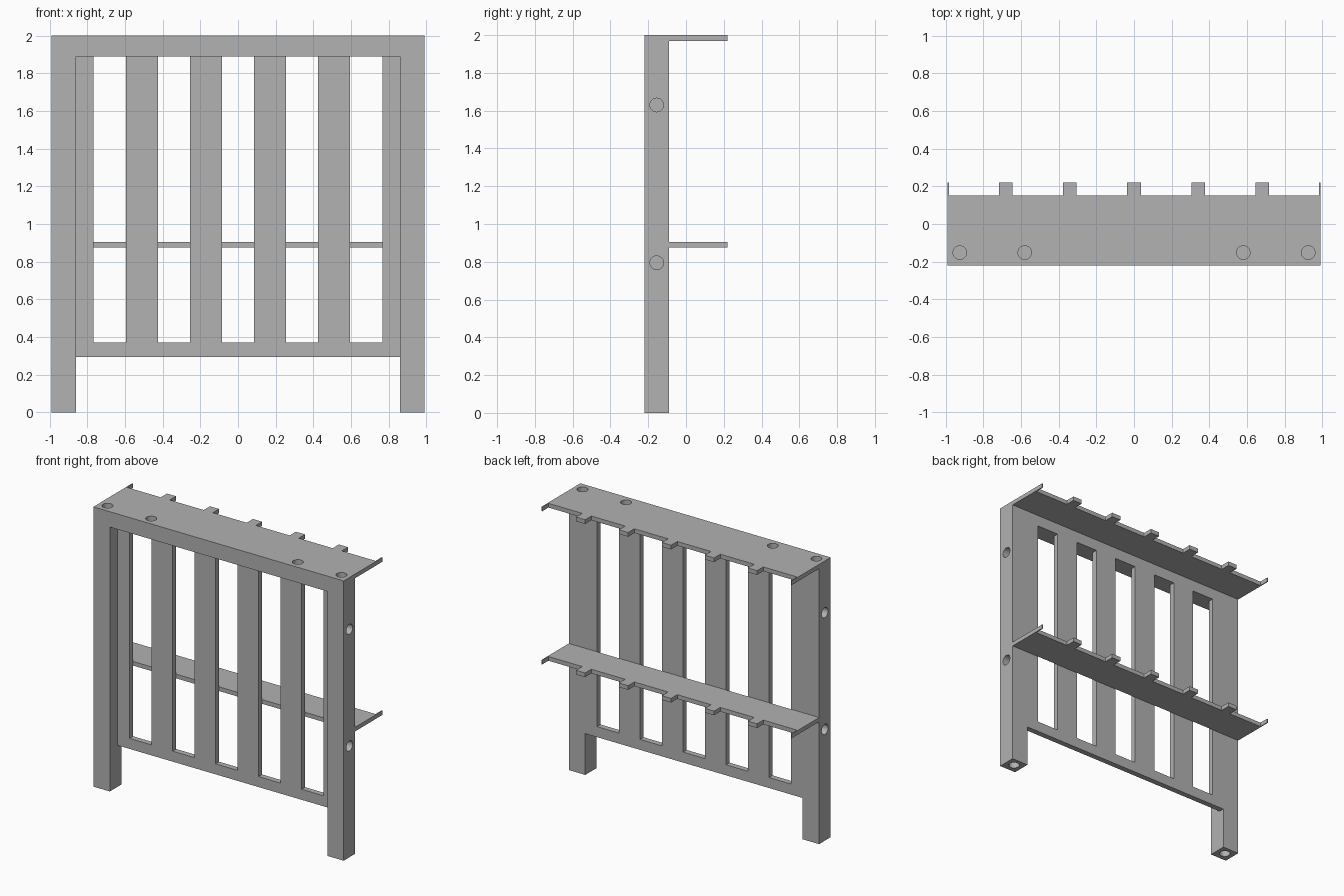
import bpy
import bmesh
from math import pi
from mathutils import Matrix, Vector

cube = bpy.data.objects.get("Cube")
if cube:
    bpy.data.objects.remove(cube, do_unlink=True)

grey = bpy.data.materials.new("plain grey")
grey.use_nodes = True
color = (0.445, 0.445, 0.445, 1)
grey.diffuse_color = color
grey.node_tree.nodes["Principled BSDF"].inputs["Base Color"].default_value = color

W, H, D = 0.99, 2.0, 0.22      # half width, height, half depth
BACK = -0.09                   # rear plane of the frame
PANEL = -0.13                  # front plane of the recessed slat panel
LEG = 0.86                     # inner side of the legs
RAIL = 1.89                    # underside of the top rail
PITCH = 0.34                   # spacing of slots and hooks
HOLE_R, HOLE_DEPTH = 0.036, 0.08


def finish(name, bm):
    bmesh.ops.recalc_face_normals(bm, faces=bm.faces)
    mesh = bpy.data.meshes.new(name)
    bm.to_mesh(mesh)
    bm.free()
    mesh.materials.append(grey)
    obj = bpy.data.objects.new(name, mesh)
    bpy.context.collection.objects.link(obj)
    return obj


def box(name, lo, hi):
    lo, hi = Vector(lo), Vector(hi)
    bm = bmesh.new()
    bmesh.ops.create_cube(bm, size=1)
    bmesh.ops.scale(bm, vec=hi - lo, verts=bm.verts)
    bmesh.ops.translate(bm, vec=(lo + hi) / 2, verts=bm.verts)
    return finish(name, bm)


def peg(name, centre, axis):
    bm = bmesh.new()
    turn = Matrix.Rotation(pi / 2, 4, "Y") if axis == "X" else Matrix()
    bmesh.ops.create_cone(bm, cap_ends=True, segments=32, radius1=HOLE_R,
                          radius2=HOLE_R, depth=2 * HOLE_DEPTH,
                          matrix=Matrix.Translation(centre) @ turn)
    return finish(name, bm)


def cut(target, cutter):
    cutter.hide_render = True
    mod = target.modifiers.new("cut", "BOOLEAN")
    mod.operation = "DIFFERENCE"
    mod.solver = "EXACT"
    mod.object = cutter
    bpy.context.view_layer.objects.active = target
    bpy.ops.object.modifier_apply(modifier=mod.name)
    bpy.data.objects.remove(cutter, do_unlink=True)


def shelf(name, top):
    # Rear edge is notched, leaving square hooks and thin end fins
    notch, fin, hook = 0.15, 0.007, 0.036
    outline = [(-W, BACK), (-W, D), (fin - W, D), (fin - W, notch)]
    for i in range(-2, 3):
        a, b = i * PITCH - hook, i * PITCH + hook
        outline += [(a, notch), (a, D), (b, D), (b, notch)]
    outline += [(W - fin, notch), (W - fin, D), (W, D), (W, BACK)]
    bm = bmesh.new()
    face = bm.faces.new([bm.verts.new((x, y, top)) for x, y in outline])
    solid = bmesh.ops.extrude_face_region(bm, geom=[face], use_keep_orig=True)
    lower = [v for v in solid["geom"] if isinstance(v, bmesh.types.BMVert)]
    bmesh.ops.translate(bm, vec=(0, 0, -0.03), verts=lower)
    return finish(name, bm)


# Frame: recess in front, open space between the legs, five slots
frame = box("slatted_frame", (-W, -D, 0), (W, BACK, H))
cut(frame, box("recess", (-LEG, -1, -1), (LEG, PANEL, RAIL)))
cut(frame, box("leg_gap", (-LEG, -1, -1), (LEG, 1, 0.295)))
for i in range(-2, 3):
    x = i * PITCH
    cut(frame, box("slot", (x - 0.086, -1, 0.37), (x + 0.086, 1, RAIL)))

# Blind peg holes in the top, feet and sides
for s in (-1, 1):
    for x, z in ((0.925, H), (0.58, H), (0.925, 0)):
        cut(frame, peg("peg", (s * x, -0.152, z), "Z"))
    for z in (0.795, 1.63):
        cut(frame, peg("peg", (s * W, -0.155, z), "X"))

# Shelves on the back
shelf("top_shelf", H)
shelf("middle_shelf", 0.905)
